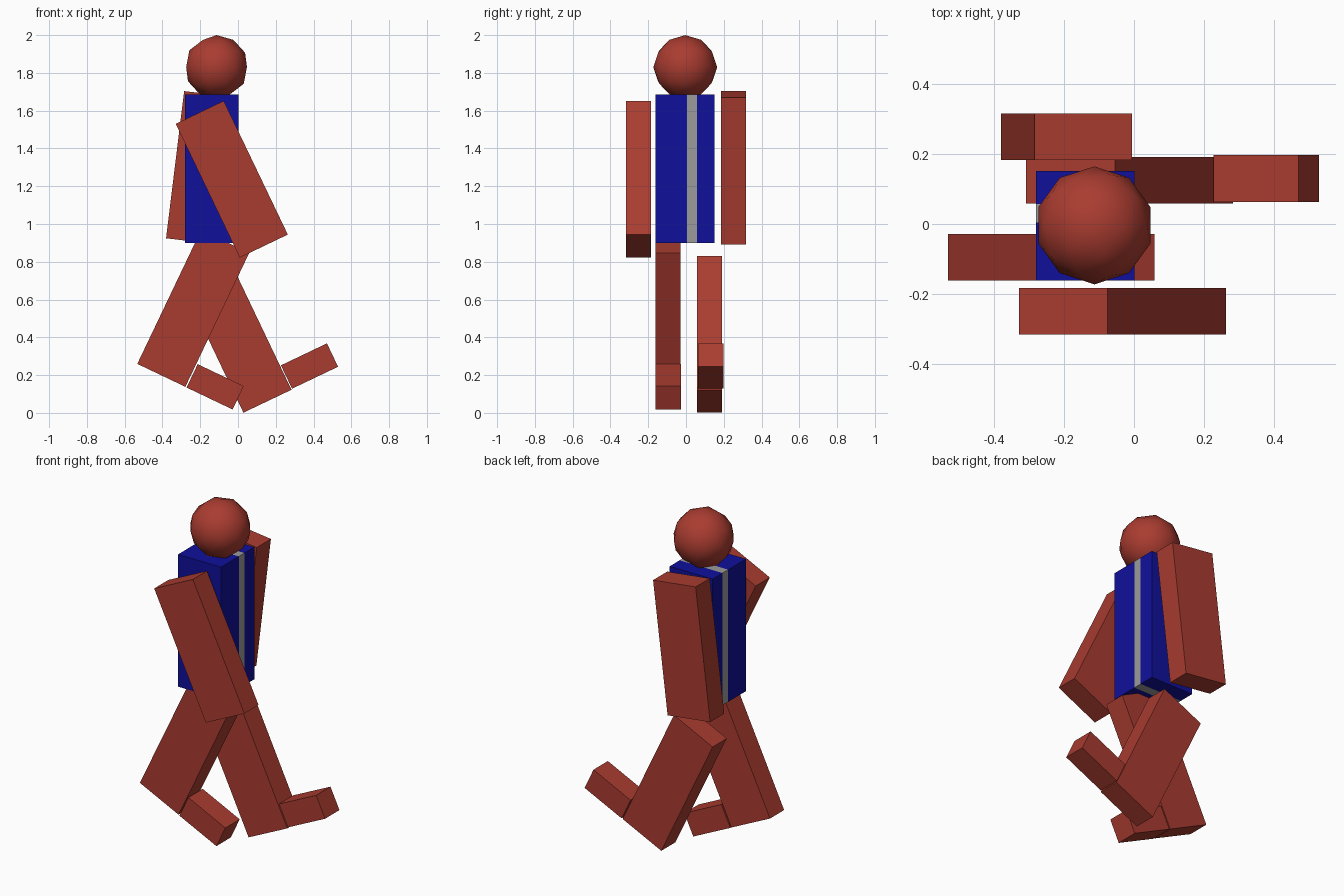
import bpy, bmesh
from math import radians

if "Cube" in bpy.data.objects:
    bpy.data.objects.remove(bpy.data.objects["Cube"])


def material(name, rgb):
    m = bpy.data.materials.new(name)
    m.diffuse_color = (*rgb, 1)
    m.use_nodes = True
    m.node_tree.nodes["Principled BSDF"].inputs["Base Color"].default_value = m.diffuse_color
    return m


RED = material("red", (0.40, 0.045, 0.03))
BLUE = material("blue", (0.005, 0.005, 0.33))
GREY = material("grey", (0.33, 0.33, 0.33))


def box(name, centre, size, tilt, mat):
    """Box tilted about the y axis (positive leans the top towards +x)."""
    bpy.ops.mesh.primitive_cube_add(size=1, location=centre,
                                    rotation=(0, radians(tilt), 0))
    ob = bpy.context.object
    ob.name = ob.data.name = name
    ob.scale = size
    bpy.ops.object.transform_apply(location=False, rotation=False, scale=True)
    ob.data.materials.append(mat)
    return ob


LIMB = (0.282, 0.133, 0.785)
FOOT = (0.27, 0.135, 0.137)

# Arms
box("right_arm", (-0.033, -0.2505, 1.237), LIMB, -25.6, RED)
box("left_arm", (-0.193, 0.2505, 1.297), LIMB, 7, RED)

# Legs and feet
box("right_leg", (-0.237, -0.095, 0.553), LIMB, 25.5, RED)
box("right_foot", (-0.121, -0.095, 0.138), FOOT, 25.5, RED)
box("left_leg", (-0.013, 0.125, 0.416), LIMB, -25.5, RED)
box("left_foot", (0.3785, 0.130, 0.248), FOOT, -25.5, RED)

# Torso, cut at two planes so a grey stripe runs around it
torso = box("torso", (-0.14, -0.005, 1.293), (0.283, 0.314, 0.787), 0, BLUE)
torso.data.materials.append(GREY)
stripe = (0.010, 0.063)
bm = bmesh.new()
bm.from_mesh(torso.data)
for y in stripe:
    bmesh.ops.bisect_plane(bm, geom=bm.verts[:] + bm.edges[:] + bm.faces[:],
                           plane_co=(0, y, 0), plane_no=(0, 1, 0))
for f in bm.faces:
    if stripe[0] < f.calc_center_median().y < stripe[1]:
        f.material_index = 1
bm.to_mesh(torso.data)
bm.free()

# Head
bpy.ops.mesh.primitive_ico_sphere_add(subdivisions=2, radius=0.169,
                                      location=(-0.1135, -0.004, 1.831))
head = bpy.context.object
head.name = "head"
head.data.materials.append(RED)
bpy.ops.object.shade_smooth()
